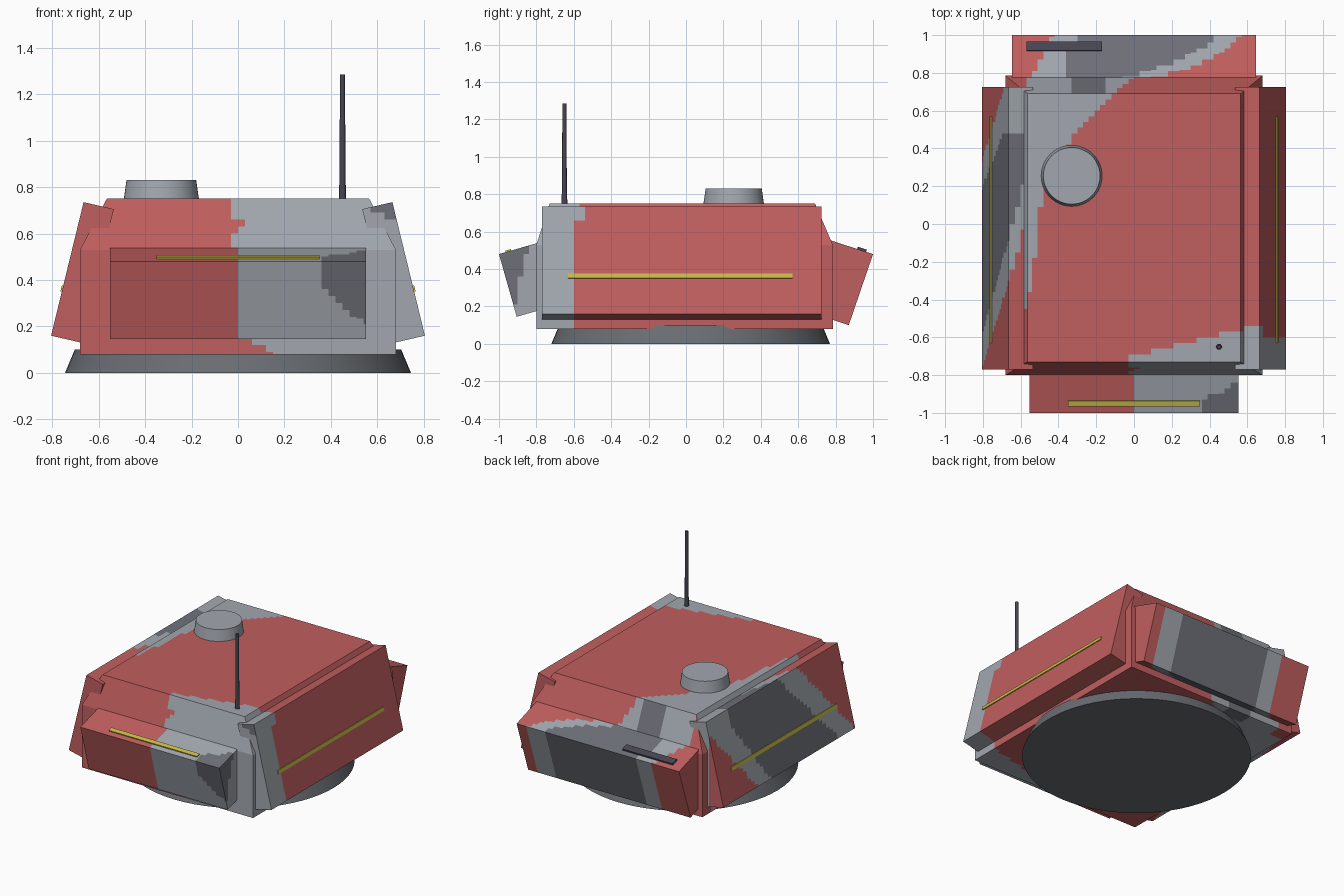
import bpy, bmesh, math
from mathutils import Vector

cube = bpy.data.objects.get("Cube")
if cube:
    bpy.data.objects.remove(cube, do_unlink=True)


def material(name, rgb):
    m = bpy.data.materials.new(name)
    m.use_nodes = True
    m.diffuse_color = (*rgb, 1)
    bsdf = next(n for n in m.node_tree.nodes if n.type == 'BSDF_PRINCIPLED')
    bsdf.inputs["Base Color"].default_value = (*rgb, 1)
    bsdf.inputs["Roughness"].default_value = 0.8
    return m


red = material("faded red", (0.53, 0.112, 0.112))
light = material("light grey", (0.36, 0.39, 0.43))
dark = material("dark grey", (0.156, 0.162, 0.19))
iron = material("iron grey", (0.141, 0.153, 0.168))
charcoal = material("charcoal", (0.063, 0.061, 0.084))
yellow = material("yellow", (0.58, 0.5, 0.065))
RED, LIGHT, DARK = range(3)
CELL = 0.03


# Convex armour part, cut into small square cells that carry the camouflage
def armour(name, points, rule):
    bm = bmesh.new()
    for p in points:
        bm.verts.new(p)
    bmesh.ops.convex_hull(bm, input=bm.verts[:])
    bmesh.ops.dissolve_limit(bm, angle_limit=0.01, verts=bm.verts[:], edges=bm.edges[:])
    for axis in range(3):
        values = [p[axis] for p in points]
        normal = Vector([float(i == axis) for i in range(3)])
        for k in range(math.ceil(min(values) / CELL), math.ceil(max(values) / CELL)):
            bmesh.ops.bisect_plane(bm, geom=bm.verts[:] + bm.edges[:] + bm.faces[:],
                                   dist=1e-5, plane_co=normal * (k * CELL), plane_no=normal)
    bmesh.ops.recalc_face_normals(bm, faces=bm.faces[:])
    for f in bm.faces:
        f.material_index = rule(*f.calc_center_median())
    mesh = bpy.data.meshes.new(name)
    bm.to_mesh(mesh)
    bm.free()
    for m in (red, light, dark):
        mesh.materials.append(m)
    ob = bpy.data.objects.new(name, mesh)
    bpy.context.collection.objects.link(ob)
    return ob


def cone(name, x, y, z0, z1, r0, r1, mat, sides=48):
    bpy.ops.mesh.primitive_cone_add(vertices=sides, radius1=r0, radius2=r1, depth=z1 - z0,
                                    location=(x, y, (z0 + z1) / 2))
    ob = bpy.context.object
    ob.name = name
    ob.data.materials.append(mat)
    bpy.ops.object.shade_smooth_by_angle(angle=math.radians(35))


def bar(name, centre, size, rotation, mat):
    bpy.ops.mesh.primitive_cube_add(size=1, location=centre, rotation=rotation)
    ob = bpy.context.object
    ob.name = name
    ob.scale = size
    ob.data.materials.append(mat)


# Camouflage rules, one per part
def hull_rule(x, y, z):
    edge = -0.03 if z > 0.54 else max(0, (0.18 - z) * 1.5)
    if x > edge and y < -0.7 + 0.25 * x - (0.07 if z < 0.66 else 0):
        return LIGHT
    if y > 0.7 and x < -0.57:
        return RED
    if y > 0.69 and -0.33 < x < -0.15 and z < 0.745:
        return DARK
    limit = -0.5 + (0.82 * y * y if y > 0 else 0.15 * y)
    return LIGHT if x < limit and y > -0.45 else RED


def front_rule(x, y, z):
    if x < 0:
        return RED
    d = x - 0.37
    in_patch = d > 0 and z > 0.37 - 1.1 * d and y < -0.93 + 0.45 * d - 0.25 * (0.5 - z)
    return DARK if in_patch else LIGHT


def back_rule(x, y, z):
    d = 1 - (y + max(0, 0.48 - z) * 0.34)
    if max(-0.36, -0.29 - 0.9 * d) < x < 0.43 - 0.6 * d - 6.5 * d * d:
        return DARK
    return LIGHT if -0.43 - 0.5 * d < x < 0.57 - 0.5 * d - 6.5 * d * d else RED


def right_rule(x, y, z):
    if y < -0.76 and z > 0.66 + (0.66 - x) * 0.55:
        return DARK
    return LIGHT if y < (-0.53 if z > 0.66 else -0.6) else RED


def left_rule(x, y, z):
    u = x + 0.8
    if x < -0.585 and -0.57 + 3.6 * u < y < min(0.48, 0.2 + 2.6 * u):
        return DARK
    return LIGHT if -0.75 + 3.3 * u < y < 0.35 + 3.3 * u else RED


# Turret ring and hull
cone("turret_ring", 0, 0.025, 0, 0.1, 0.745, 0.703, iron, 64)
levels = [(0.08, 0.68, -0.8, 0.785), (0.53, 0.68, -0.8, 0.785), (0.75, 0.565, -0.73, 0.69)]
armour("hull", [(s * w, y, z) for z, w, y0, y1 in levels for s in (-1, 1) for y in (y0, y1)],
       hull_rule)

# Tilted side plates with stripes
side = [(0.535, 0.705), (0.665, 0.735), (0.805, 0.16), (0.675, 0.13)]
for name, s, rule in (("right", 1, right_rule), ("left", -1, left_rule)):
    armour(f"{name}_side_plate", [(s * x, y, z) for x, z in side for y in (-0.77, 0.725)], rule)
    bar(f"{name}_side_stripe", (s * 0.757, -0.03, 0.363), (0.009, 1.2, 0.026),
        (0, -s * 0.235, 0), yellow)

# Front and back boxes
front = [(-1, 0.48), (-0.775, 0.545), (-0.68, 0.21), (-0.905, 0.145)]
armour("front_box", [(s * 0.552, y, z) for y, z in front for s in (-1, 1)], front_rule)
bar("front_stripe", (0, -0.95, 0.498), (0.7, 0.031, 0.009), (0.285, 0, 0), yellow)

back = [(1, 0.48), (0.747, 0.562), (0.62, 0.185), (0.87, 0.1)]
armour("back_box", [(s * 0.645, y, z) for y, z in back for s in (-1, 1)], back_rule)
bar("back_handle", (-0.37, 0.94, 0.503), (0.4, 0.05, 0.018), (-0.315, 0, 0), charcoal)

# Hatch and antenna
cone("hatch", -0.33, 0.255, 0.74, 0.83, 0.163, 0.15, light)
cone("antenna_base", 0.45, -0.65, 0.74, 0.81, 0.016, 0.014, charcoal, 12)
cone("antenna", 0.45, -0.65, 0.8, 1.285, 0.013, 0.011, charcoal, 12)
